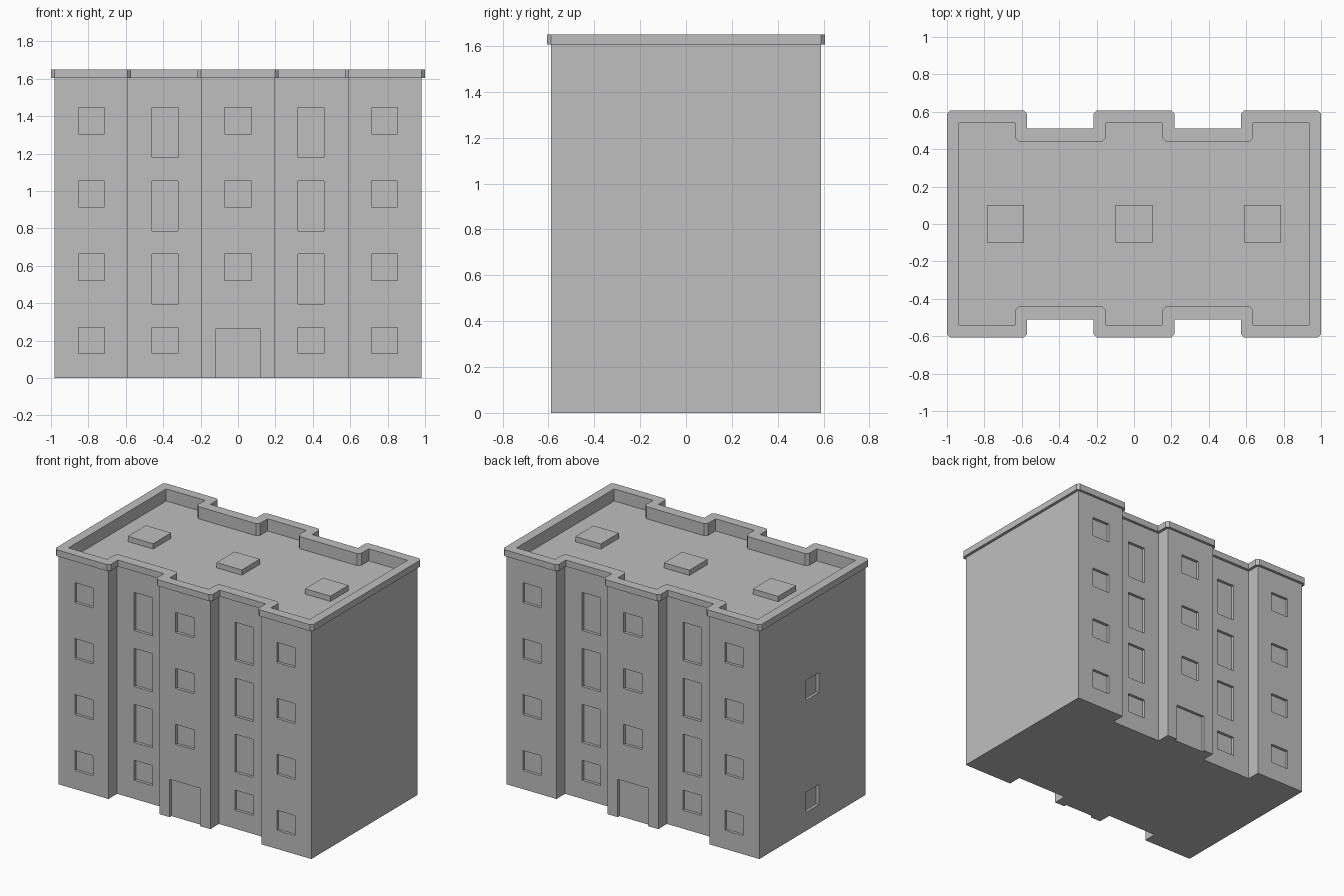
import bpy
import bmesh
from mathutils import Vector

cube = bpy.data.objects.get("Cube")
if cube:
    bpy.data.objects.remove(cube, do_unlink=True)

# Single flat colour
concrete = bpy.data.materials.new("plain_grey")
concrete.use_nodes = True
colour = (0.52, 0.52, 0.52, 1.0)
concrete.diffuse_color = colour
concrete.node_tree.nodes["Principled BSDF"].inputs["Base Color"].default_value = colour


def outline(end, outer, inner, depth, recess):
    """Floor plan with three bays and two recesses per long side, counter-clockwise."""
    half = [(-end, -depth), (-outer, -depth), (-outer, -recess), (-inner, -recess), (-inner, -depth),
            (inner, -depth), (inner, -recess), (outer, -recess), (outer, -depth), (end, -depth)]
    return [Vector(p) for p in half + [(-x, -y) for x, y in half]]


def chamfer(points, size, convex):
    """Cut off either the convex or the re-entrant corners of a plan."""
    result = []
    for i, p in enumerate(points):
        a = (points[i - 1] - p).normalized()
        b = (points[(i + 1) % len(points)] - p).normalized()
        is_convex = a.x * b.y - a.y * b.x < 0
        result += [p + a * size, p + b * size] if is_convex == convex else [p]
    return result


def add_prism(bm, points, z0, z1):
    base = bm.faces.new([bm.verts.new((p[0], p[1], z0)) for p in points])
    top = bmesh.ops.extrude_face_region(bm, geom=[base])["geom"]
    verts = [v for v in top if isinstance(v, bmesh.types.BMVert)]
    bmesh.ops.translate(bm, verts=verts, vec=(0, 0, z1 - z0))


def add_box(bm, x0, x1, y0, y1, z0, z1):
    add_prism(bm, [(x0, y0), (x1, y0), (x1, y1), (x0, y1)], z0, z1)


def finish(bm, name):
    bmesh.ops.recalc_face_normals(bm, faces=bm.faces)
    mesh = bpy.data.meshes.new(name)
    bm.to_mesh(mesh)
    bm.free()
    mesh.materials.append(concrete)
    obj = bpy.data.objects.new(name, mesh)
    bpy.context.collection.objects.link(obj)
    return obj


def prism(name, points, z0, z1):
    bm = bmesh.new()
    add_prism(bm, points, z0, z1)
    return finish(bm, name)


def cut(obj, cutter):
    mod = obj.modifiers.new("cut", 'BOOLEAN')
    mod.operation = 'DIFFERENCE'
    mod.solver = 'EXACT'
    mod.object = cutter
    bpy.context.view_layer.objects.active = obj
    bpy.ops.object.modifier_apply(modifier=mod.name)


DEPTH, RECESS, END = 0.588, 0.492, 0.98
ROOF, EAVES, TOP = 1.565, 1.605, 1.65
INSET = 0.02

# Main block and overhanging parapet
walls = prism("walls", outline(END, 0.592, 0.197, DEPTH, RECESS), 0, EAVES)
parapet = prism("parapet", chamfer(outline(1.0, 0.572, 0.217, 0.607, 0.511), 0.018, True), EAVES, TOP)

# Sunken roof inside the parapet
well = prism("roof_cutter", chamfer(outline(0.935, 0.635, 0.15, 0.541, 0.44), 0.02, False), ROOF, TOP + 0.1)

# Window and door openings
bm = bmesh.new()


def opening(x, half_width, wall, z0, z1):
    for s in (-1, 1):
        ys = sorted((s * (wall - INSET), s * (wall + 0.03)))
        add_box(bm, x - half_width, x + half_width, ys[0], ys[1], z0, z1)


for floor in range(4):
    z = 0.13 + 0.392 * floor
    for s in (-1, 1):
        opening(s * 0.783, 0.07, DEPTH, z, z + 0.14)
        # Tall stairwell windows above the ground floor
        opening(s * 0.39, 0.07, RECESS, z - (0.127 if floor else 0), z + 0.14)
    if floor:
        opening(0, 0.071, DEPTH, z, z + 0.14)
    # Two windows on the -x end wall
    if floor in (0, 2):
        add_box(bm, -END - 0.03, -END + INSET, -0.07, 0.07, z, z + 0.14)
opening(0, 0.118, DEPTH, -0.05, 0.265)
openings = finish(bm, "opening_cutter")

cut(walls, openings)
cut(walls, well)
cut(parapet, well)
for helper in (openings, well):
    helper.hide_render = True
    bpy.data.objects.remove(helper, do_unlink=True)

# Roof hatches
for name, x in (("right_hatch", -0.687), ("middle_hatch", 0), ("left_hatch", 0.687)):
    bm = bmesh.new()
    add_box(bm, x - 0.098, x + 0.098, -0.098, 0.102, ROOF - 0.005, ROOF + 0.037)
    finish(bm, name)
